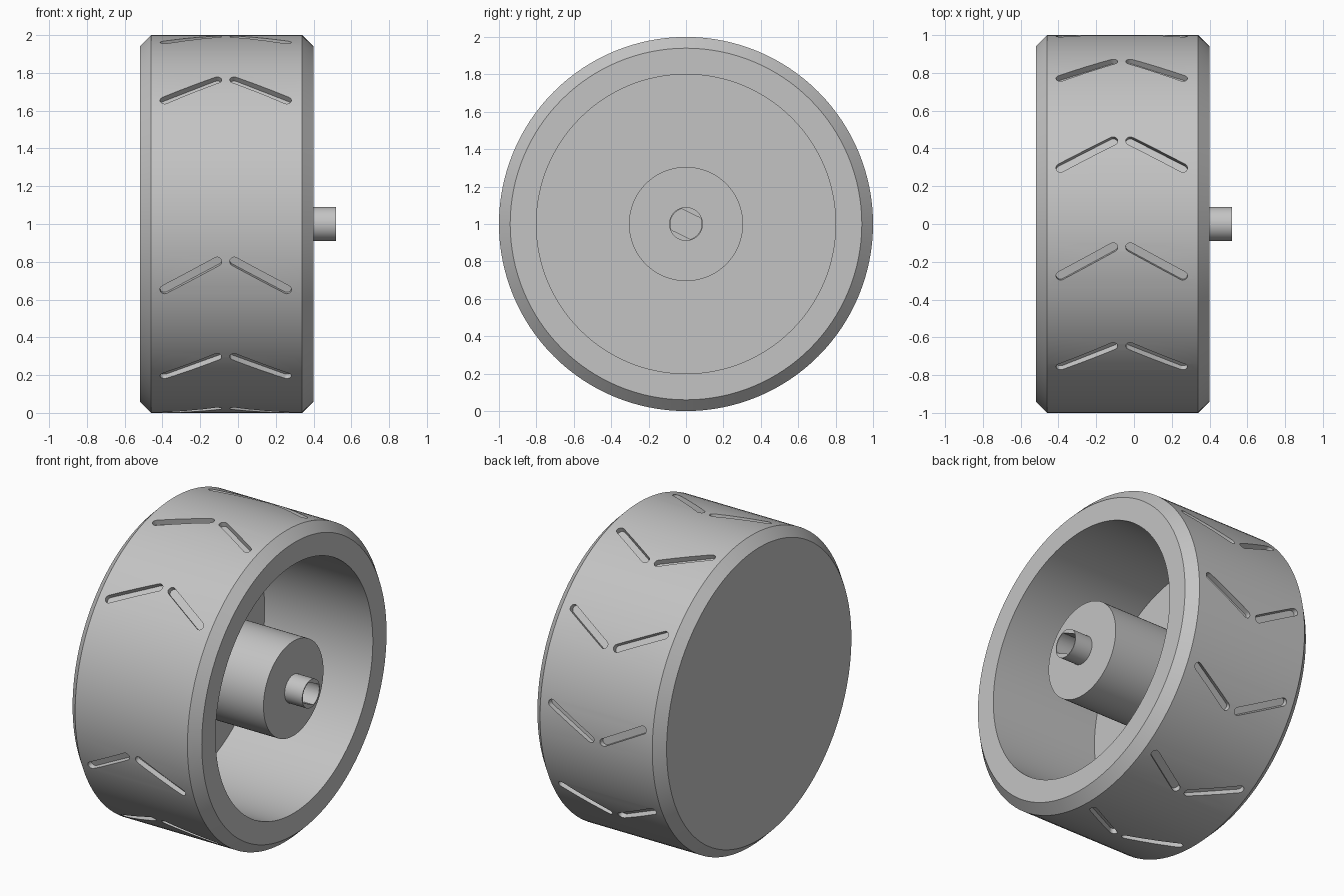
import bpy
import bmesh
from math import sin, cos, pi, radians, atan2
from mathutils import Matrix, Vector

cube = bpy.data.objects.get("Cube")
if cube:
    bpy.data.objects.remove(cube, do_unlink=True)

grey = bpy.data.materials.new("plain grey")
grey.use_nodes = True
colour = (0.55, 0.55, 0.55, 1)
grey.diffuse_color = colour
grey.node_tree.nodes["Principled BSDF"].inputs["Base Color"].default_value = colour

AXLE = Matrix.Translation((0, 0, 1))  # wheel turns about x at this height


def make_object(name, bm):
    bmesh.ops.recalc_face_normals(bm, faces=bm.faces)
    mesh = bpy.data.meshes.new(name)
    bm.to_mesh(mesh)
    bm.free()
    mesh.materials.append(grey)
    obj = bpy.data.objects.new(name, mesh)
    bpy.context.collection.objects.link(obj)
    return obj


def lathe(name, profile, steps=128):
    """Spin an (x, radius) profile about the axle."""
    bm = bmesh.new()
    verts = [bm.verts.new((x, 0, r)) for x, r in profile]
    edges = [bm.edges.new(pair) for pair in zip(verts, verts[1:])]
    bmesh.ops.spin(bm, geom=verts + edges, cent=(0, 0, 0), axis=(1, 0, 0),
                   angle=2 * pi, steps=steps)
    bmesh.ops.remove_doubles(bm, verts=bm.verts, dist=0.0001)
    bmesh.ops.transform(bm, matrix=AXLE, verts=bm.verts)
    return make_object(name, bm)


def prism(bm, outline, low, high, matrix):
    """Extrude a flat outline between two heights in a local frame."""
    rings = [[bm.verts.new(matrix @ Vector((u, v, w))) for u, v in outline]
             for w in (low, high)]
    bm.faces.new(rings[0][::-1])
    bm.faces.new(rings[1])
    n = len(outline)
    for i in range(n):
        j = (i + 1) % n
        bm.faces.new((rings[0][i], rings[0][j], rings[1][j], rings[1][i]))


def capsule(start, end, radius, steps=8):
    heading = atan2(end[1] - start[1], end[0] - start[0])
    points = []
    for centre, turn in ((end, heading - pi / 2), (start, heading + pi / 2)):
        for i in range(steps + 1):
            a = turn + pi * i / steps
            points.append((centre[0] + radius * cos(a), centre[1] + radius * sin(a)))
    return points


def cut(target, cutter):
    mod = target.modifiers.new("cut", "BOOLEAN")
    mod.operation = "DIFFERENCE"
    mod.solver = "EXACT"
    mod.object = cutter
    bpy.ops.object.select_all(action="DESELECT")
    bpy.context.view_layer.objects.active = target
    target.select_set(True)
    bpy.ops.object.modifier_apply(modifier=mod.name)
    bpy.data.objects.remove(cutter, do_unlink=True)
    bpy.ops.object.shade_smooth_by_angle(angle=radians(30))


# Cup-shaped wheel with chamfered rims
wheel = lathe("wheel", [(-0.52, 0), (-0.52, 0.94), (-0.46, 1), (0.34, 1),
                        (0.40, 0.94), (0.40, 0.80), (-0.37, 0.80), (-0.37, 0)])

# Chevron tread slots, with one wider gap in the ring
bm = bmesh.new()
for k in range(10):
    frame = AXLE @ Matrix.Rotation(-radians(-44.7 + 33.2 * k), 4, "X")
    for side in (-1, 1):
        slot = capsule((-0.065 + side * 0.324, -0.077),
                       (-0.065 + side * 0.045, 0.077), 0.024)
        prism(bm, slot, 0.965, 1.1, frame)
cut(wheel, make_object("tread_cutter", bm))

# Hub with a stub shaft
hub = lathe("hub", [(-0.42, 0), (-0.42, 0.305), (0.395, 0.305),
                    (0.395, 0.09), (0.52, 0.09), (0.52, 0)], 96)

# Tilted double-flat socket in the shaft
arc = [radians(-48 + 96 * i / 16) for i in range(17)]
socket = [(0.084 * cos(a + t), 0.084 * sin(a + t)) for t in (0, pi) for a in arc]
frame = (AXLE @ Matrix(((0, 0, 1, 0), (1, 0, 0, 0), (0, 1, 0, 0), (0, 0, 0, 1)))
         @ Matrix.Rotation(radians(-26), 4, "Z"))
bm = bmesh.new()
prism(bm, socket, 0.2, 0.6, frame)
cut(hub, make_object("socket_cutter", bm))
